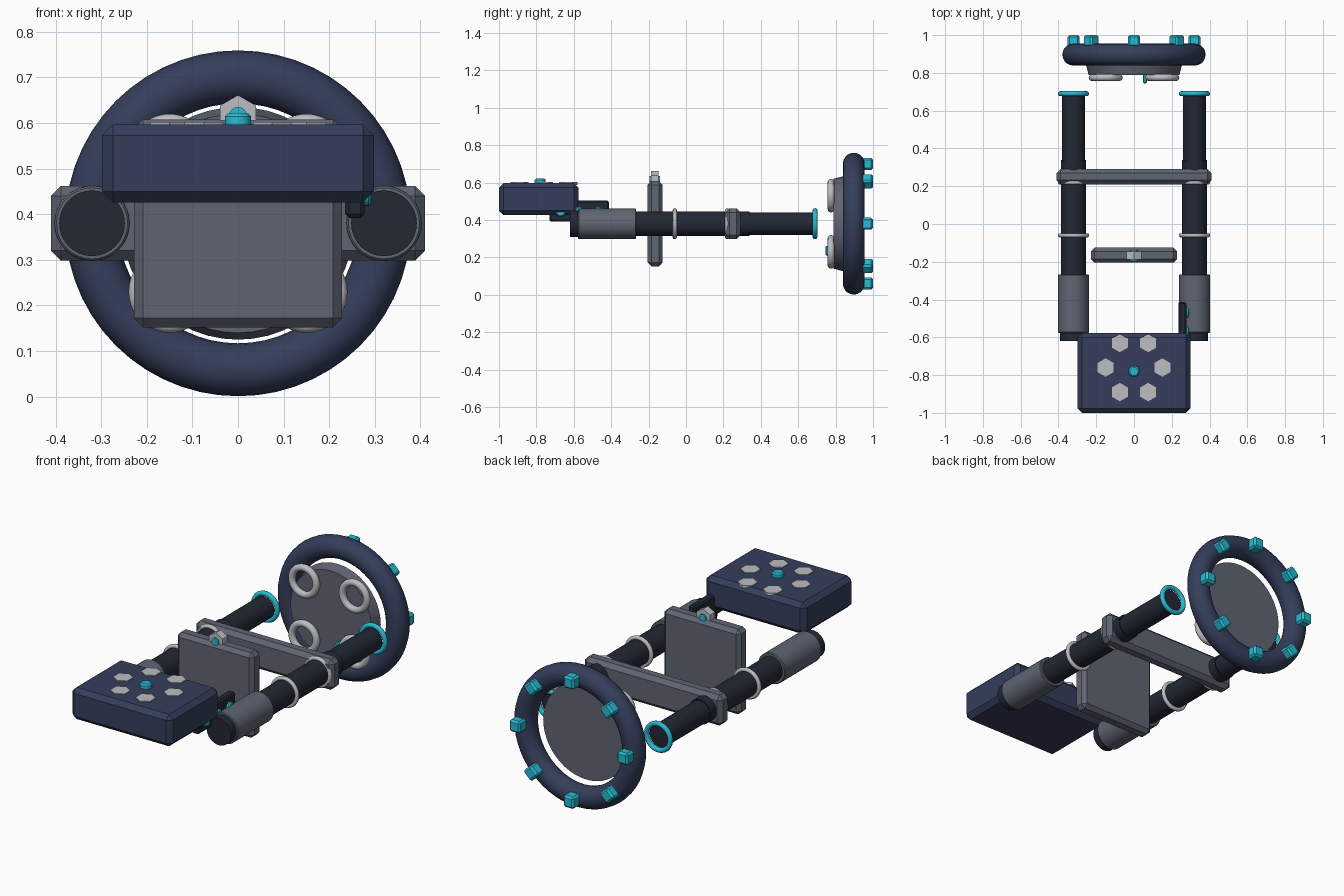
import bpy, math
from mathutils import Matrix

if "Cube" in bpy.data.objects:
    bpy.data.objects.remove(bpy.data.objects["Cube"])

Z = 0.38  # shared axis height
AX = {'x': (0, math.pi / 2, 0), 'y': (math.pi / 2, 0, 0), 'z': (0, 0, 0)}


def mat(name, rgb):
    m = bpy.data.materials.new(name)
    m.diffuse_color = (*rgb, 1)
    m.use_nodes = True
    m.node_tree.nodes["Principled BSDF"].inputs["Base Color"].default_value = m.diffuse_color
    return m


NAVY = mat("navy", (0.035, 0.048, 0.105))
DARK = mat("dark", (0.016, 0.021, 0.034))
STEEL = mat("steel", (0.115, 0.13, 0.17))
LIGHT = mat("light", (0.5, 0.51, 0.54))
CYAN = mat("cyan", (0.02, 0.5, 0.65))


def finish(name, m, bevel=0, smooth=True):
    o = bpy.context.object
    o.name = name
    o.data.materials.append(m)
    bpy.ops.object.transform_apply(location=False, rotation=True, scale=True)
    if bevel:
        b = o.modifiers.new("bevel", 'BEVEL')
        b.width, b.segments, b.limit_method = bevel, 1, 'ANGLE'
        b.angle_limit = math.radians(40)
    if smooth:
        bpy.ops.object.shade_smooth_by_angle(angle=math.radians(35))
    return o


def box(name, lo, hi, m, bevel=0.0, turn=0):
    c = [(a + b) / 2 for a, b in zip(lo, hi)]
    bpy.ops.mesh.primitive_cube_add(size=1, location=c, rotation=(0, turn, 0))
    bpy.context.object.scale = [b - a for a, b in zip(lo, hi)]
    return finish(name, m, bevel, False)


def cyl(name, loc, r, depth, m, axis='y', sides=32, r2=None, bevel=0):
    bpy.ops.mesh.primitive_cone_add(vertices=sides, radius1=r, radius2=r if r2 is None else r2,
                                    depth=depth, location=loc, rotation=AX[axis])
    return finish(name, m, bevel, sides > 8)


def ring(name, loc, outer, minor, m, seg=40, mseg=12):
    bpy.ops.mesh.primitive_torus_add(major_radius=outer - minor, minor_radius=minor, location=loc,
                                     rotation=AX['y'], major_segments=seg, minor_segments=mseg)
    return finish(name, m)


# rear wheel with its hub disc and four light rings
ring("wheel_rim", (0, 0.897, Z), 0.379, 0.058, NAVY, 56, 20)
cyl("wheel_hub", (0, 0.817, Z), 0.24, 0.058, STEEL, sides=48).name = "wheel_hub"
hub = bpy.context.object
for v in hub.data.vertices:  # flare the hub towards the rear
    if v.co.y > 0:
        v.co.x *= 0.255 / 0.24
        v.co.z *= 0.255 / 0.24
for sx in (-1, 1):
    for sz in (-1, 1):
        ring("hub_ring", (sx * 0.15, 0.775, Z + sz * 0.15), 0.09, 0.018, LIGHT)
box("hub_marker", (0.048, 0.745, 0.21), (0.07, 0.795, 0.262), CYAN, 0.006)

# eight studs on the back of the rim
for i in range(8):
    a = i * math.pi / 4
    x, z = 0.32 * math.cos(a), Z + 0.32 * math.sin(a)
    box("rim_stud", (x - 0.032, 0.937, z - 0.032), (x + 0.032, 1.0, z + 0.032), CYAN, 0.01, -a)

# twin side tubes with grips, collars and glowing ends
for s in (-1, 1):
    x = s * 0.32
    cyl("tube_inner", (x, 0.35, Z), 0.06, 0.66, DARK)
    cyl("tube_outer", (x, 0.03, Z), 0.066, 0.62, DARK)
    cyl("grip_sleeve", (x, -0.422, Z), 0.082, 0.31, STEEL, bevel=0.004)
    cyl("grip_end", (x, -0.59, Z), 0.072, 0.06, DARK)
    ring("tube_collar", (x, -0.06, Z), 0.083, 0.011, LIGHT)
    ring("tube_collar", (x, 0.22, Z), 0.083, 0.011, LIGHT)
    ring("tube_end_ring", (x, 0.69, Z), 0.083, 0.013, CYAN)

# cross bar joining the tubes
box("cross_bar", (-0.41, 0.21, Z - 0.082), (0.41, 0.292, Z + 0.082), STEEL, 0.022)

# centre plate with hexagonal nut on its top edge
box("centre_plate", (-0.228, -0.205, Z - 0.228), (0.228, -0.125, Z + 0.228), STEEL, 0.02)
nut = cyl("plate_nut", (0, -0.167, 0.615), 0.046, 0.042, LIGHT, sides=6)
cyl("plate_nut_pin", (0, -0.167, 0.615), 0.02, 0.058, CYAN, sides=16)

# front housing with six hexagonal pads around a button
box("front_housing", (-0.298, -1.0, 0.426), (0.298, -0.576, 0.597), NAVY, 0.024)
for i in range(6):
    a = i * math.pi / 3
    cyl("housing_pad", (0.15 * math.cos(a), -0.76 + 0.15 * math.sin(a), 0.595),
        0.049, 0.014, LIGHT, 'z', 6)
cyl("housing_button", (0, -0.78, 0.605), 0.029, 0.032, CYAN, 'z', 24, bevel=0.007)

# side rail with three small buttons
box("side_rail", (0.235, -0.73, 0.392), (0.277, -0.413, 0.505), DARK, 0.008)
for y in (-0.67, -0.57, -0.47):
    cyl("rail_button", (0.278, y, 0.445), 0.027, 0.026, CYAN, 'x', 20, bevel=0.005)
